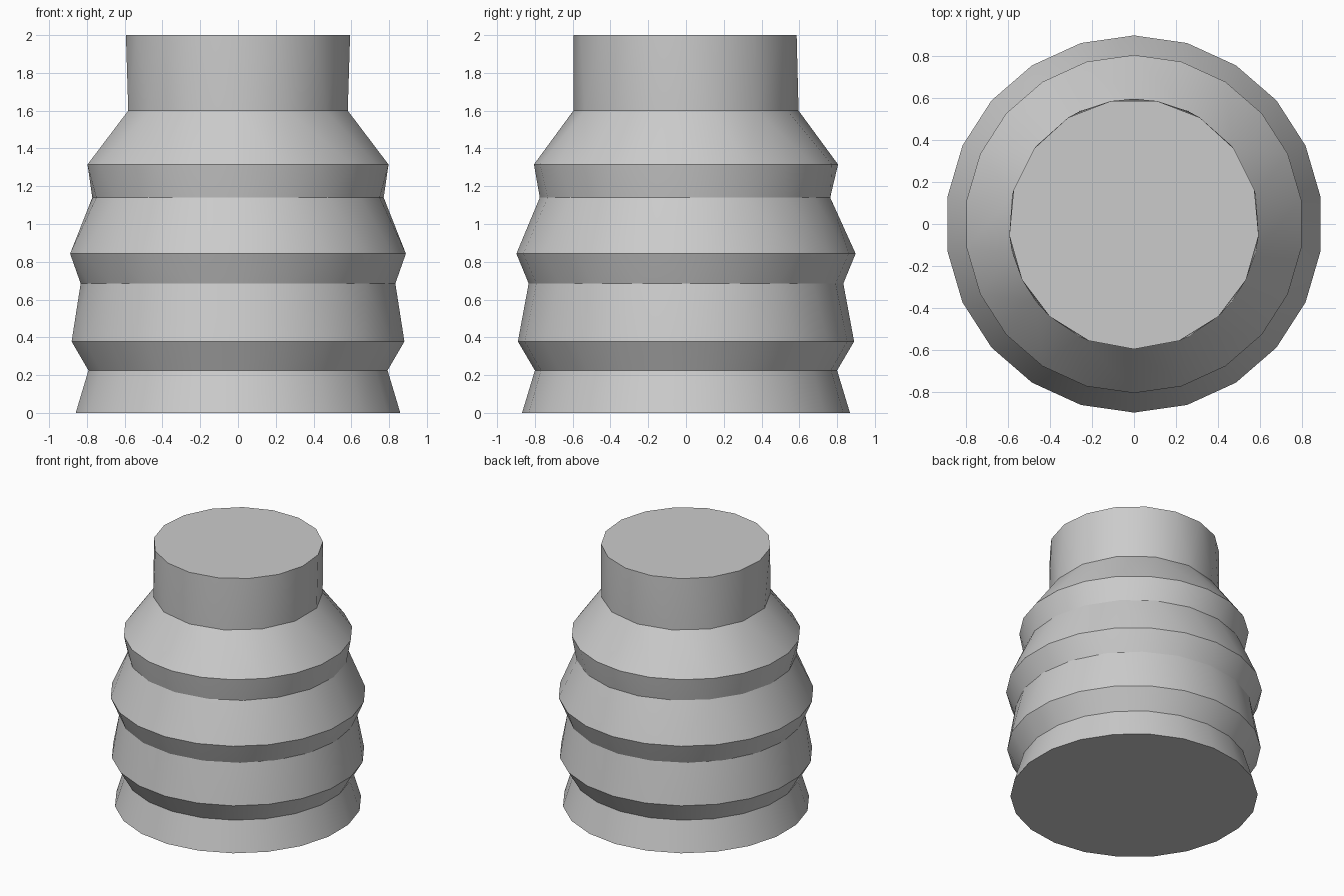
import bpy, bmesh
from math import sin, cos, pi, radians

if "Cube" in bpy.data.objects:
    bpy.data.objects.remove(bpy.data.objects["Cube"])

# ring profile: height, radius, number of sides
RINGS = [(0, .868, 22), (.225, .80, 22), (.378, .89, 22), (.685, .833, 20),
         (.843, .898, 22), (1.14, .774, 19), (1.315, .805, 22),
         (1.6, .596, 14), (2.0, .596, 17)]

bm = bmesh.new()


def ring(z, r, n):
    # first corner points to the front (-y)
    return [bm.verts.new((r * sin(2 * pi * i / n), -r * cos(2 * pi * i / n), z))
            for i in range(n)]


def stitch(a, b):
    # join two rings, whose side counts may differ
    na, nb = len(a), len(b)
    if na == nb:
        for i in range(na):
            j = (i + 1) % na
            bm.faces.new((a[i], a[j], b[j], b[i]))
        return
    i = j = 0
    while i < na or j < nb:
        if j >= nb or (i < na and (i + 1) / na <= (j + 1) / nb):
            bm.faces.new((a[i], a[(i + 1) % na], b[j % nb]))
            i += 1
        else:
            bm.faces.new((a[i % na], b[(j + 1) % nb], b[j]))
            j += 1


# ribbed body with narrow neck
loops = [ring(*r) for r in RINGS]
for lower, upper in zip(loops, loops[1:]):
    stitch(lower, upper)

# flat caps
bm.faces.new(loops[0][::-1])
bm.faces.new(loops[-1])
bmesh.ops.recalc_face_normals(bm, faces=bm.faces)

mesh = bpy.data.meshes.new("ribbed_body")
bm.to_mesh(mesh)
bm.free()
obj = bpy.data.objects.new("ribbed_body", mesh)
bpy.context.collection.objects.link(obj)
bpy.context.view_layer.objects.active = obj
obj.select_set(True)
bpy.ops.object.shade_smooth_by_angle(angle=radians(30))
